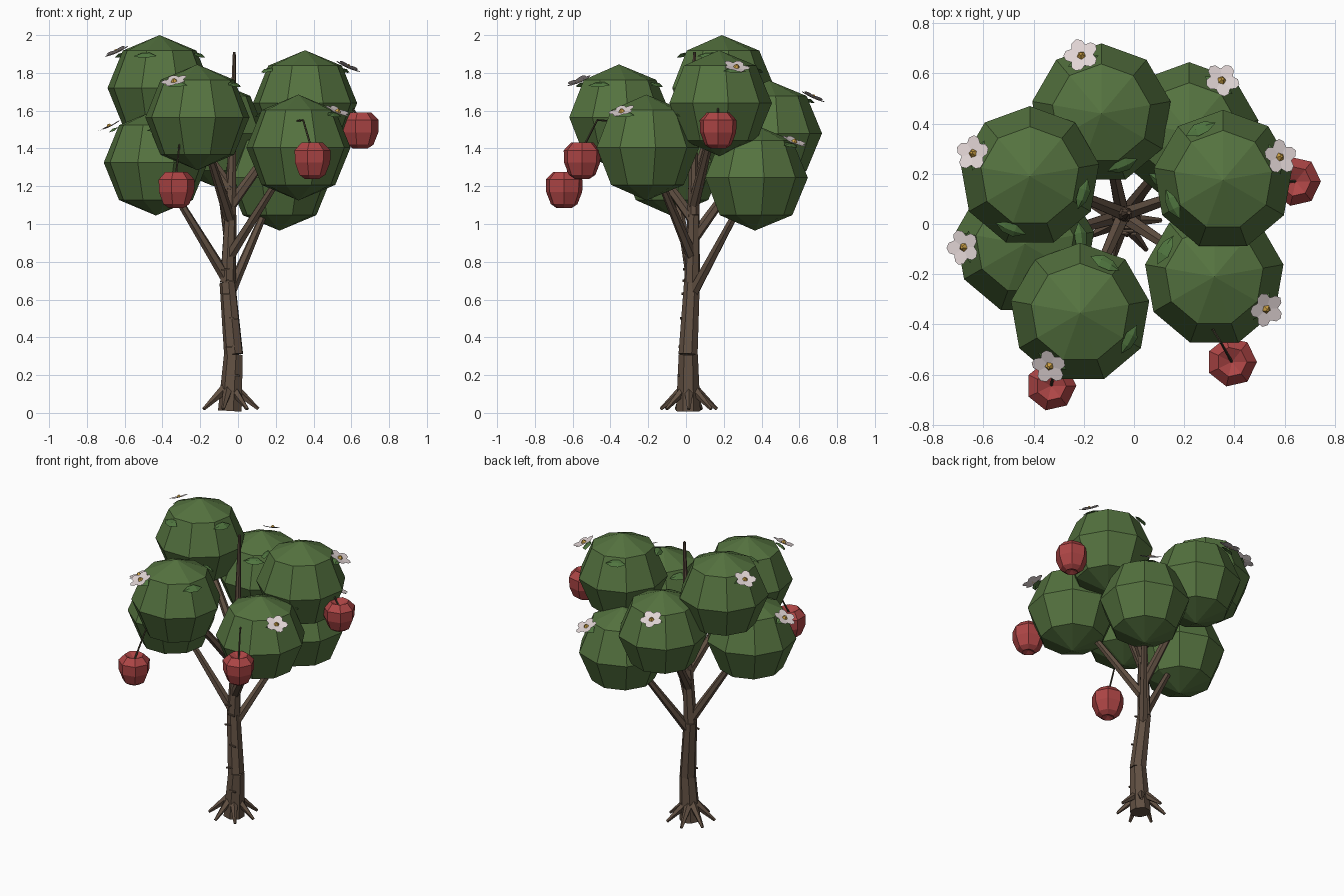
import bpy, bmesh, math
from mathutils import Vector, Matrix

if "Cube" in bpy.data.objects:
    bpy.data.objects.remove(bpy.data.objects["Cube"])


def material(name, rgb):
    m = bpy.data.materials.new(name)
    m.diffuse_color = (*rgb, 1)
    m.use_nodes = True
    m.node_tree.nodes["Principled BSDF"].inputs["Base Color"].default_value = m.diffuse_color
    return m


BARK = material("bark", (0.12, 0.08, 0.055))
GREEN = material("foliage", (0.09, 0.17, 0.05))
LEAF = material("leaf", (0.08, 0.18, 0.05))
RED = material("fruit_red", (0.42, 0.06, 0.06))
PETAL = material("petal", (0.75, 0.66, 0.66))
GOLD = material("gold", (0.6, 0.35, 0.06))
STEM = material("stem", (0.06, 0.05, 0.03))


def finish(name, bm, mat):
    me = bpy.data.meshes.new(name)
    bm.to_mesh(me)
    bm.free()
    me.materials.append(mat)
    ob = bpy.data.objects.new(name, me)
    bpy.context.collection.objects.link(ob)
    return ob


def limb(bm, a, b, r1, r2, sides=6):
    """Tapered cylinder from a to b."""
    a, b = Vector(a), Vector(b)
    rot = (b - a).to_track_quat('Z', 'Y').to_matrix().to_4x4()
    bmesh.ops.create_cone(bm, cap_ends=True, segments=sides, radius1=r1, radius2=r2,
                          depth=(b - a).length,
                          matrix=Matrix.Translation((a + b) / 2) @ rot)


def polar(angle, r, z=0.0):
    return Vector((r * math.cos(angle), r * math.sin(angle), z))


def frame(pos, angle, tilt):
    """Local z leans outward along angle; local y runs around the crown."""
    return (Matrix.Translation(pos) @ Matrix.Rotation(angle, 4, 'Z')
            @ Matrix.Rotation(tilt, 4, 'Y'))


# Trunk, bent and tapering to a leader
path = [((-0.04, 0.012, 0.01), 0.066), ((-0.022, 0.012, 0.31), 0.052),
        ((-0.055, 0.032, 0.69), 0.043), ((-0.04, 0.04, 1.05), 0.033),
        ((-0.03, 0.04, 1.4), 0.022), ((-0.02, 0.045, 1.91), 0.008)]
bm = bmesh.new()
for (a, ra), (b, rb) in zip(path, path[1:]):
    limb(bm, a, b, ra, rb, 7)
finish("trunk", bm, BARK)


def trunk_at(z):
    for (a, _), (b, _) in zip(path, path[1:]):
        if a[2] <= z <= b[2]:
            return Vector(a).lerp(Vector(b), (z - a[2]) / (b[2] - a[2]))


# Roots
bm = bmesh.new()
for i in range(7):
    t = i * math.tau / 7
    c = Vector((-0.045, 0.015, 0))
    limb(bm, c + polar(t, 0.025, 0.13), c + polar(t, 0.152, 0.02), 0.028, 0.009, 5)
finish("roots", bm, BARK)

# Bark ridges
bm = bmesh.new()
for i, z in enumerate((0.2, 0.35, 0.5, 0.63, 0.7, 0.76)):
    p = trunk_at(z) + Vector((0.015 * (-1) ** i, -0.054 + 0.012 * z, 0))
    m = (Matrix.Translation(p) @ Matrix.Rotation(0.12 * (-1) ** i, 4, 'Y')
         @ Matrix.Diagonal((0.045, 0.01, 0.008, 1)))
    bmesh.ops.create_cube(bm, size=1, matrix=m)
finish("bark_ridges", bm, BARK)

# Crown clumps: centre, flower angle in degrees, height where the branch starts
clumps = [((0.22, 0.365, 1.245), 58, 0.62), ((-0.435, -0.08, 1.325), 183, 0.70),
          ((0.32, -0.21, 1.405), 328, 0.82), ((-0.13, 0.44, 1.48), 109, 0.92),
          ((-0.215, -0.355, 1.565), 240, 1.02), ((0.355, 0.175, 1.64), 22, 1.10),
          ((-0.415, 0.19, 1.72), 158, 1.18)]
R = 0.28


def add_leaf(bm, m, length=0.13, width=0.056):
    # folded leaf: raised midrib and two drooping edges
    rows = [(-0.5, 0), (-0.2, 0.85), (0.15, 1), (0.5, 0)]
    ribs, left, right = [], [], []
    for y, w in rows:
        z = -0.06 * y * y
        ribs.append(bm.verts.new(m @ Vector((0, y * length, z + 0.008))))
        if w:
            left.append(bm.verts.new(m @ Vector((-w * width / 2, y * length, z))))
            right.append(bm.verts.new(m @ Vector((w * width / 2, y * length, z))))
    for s, flip in ((left, False), (right, True)):
        for f in ([ribs[0], ribs[1], s[0]], [ribs[1], ribs[2], s[1], s[0]],
                  [ribs[2], ribs[3], s[1]]):
            bm.faces.new(f[::-1] if flip else f)


for i, (c, deg, z0) in enumerate(clumps, 1):
    c, ang = Vector(c), math.radians(deg)

    # Branch
    bm = bmesh.new()
    limb(bm, trunk_at(z0), c, 0.031, 0.014)
    finish(f"branch_{i}", bm, BARK)

    # Foliage ball
    bm = bmesh.new()
    bmesh.ops.create_uvsphere(bm, u_segments=9, v_segments=4, radius=R,
                              matrix=Matrix.Translation(c))
    finish(f"foliage_{i}", bm, GREEN)

    # Three leaves around the shoulder
    bm = bmesh.new()
    for k in range(3):
        t = ang + 1.6 * k
        add_leaf(bm, frame(c + polar(t, 0.225, 0.175), t, 0.5))
    finish(f"leaves_{i}", bm, LEAF)

    # Blossom: five petals and a centre
    m = frame(c + polar(ang, 0.245, 0.19), ang, 0.45)
    bm = bmesh.new()
    for k in range(5):
        pm = (m @ Matrix.Rotation(k * math.tau / 5, 4, 'Z')
              @ Matrix.Translation((0.038, 0, 0.003)) @ Matrix.Rotation(-0.12, 4, 'Y')
              @ Matrix.Diagonal((0.034, 0.029, 1, 1)))
        bmesh.ops.create_circle(bm, cap_ends=True, segments=8, radius=1, matrix=pm)
    finish(f"blossom_{i}", bm, PETAL)
    bm = bmesh.new()
    bmesh.ops.create_cone(bm, cap_ends=True, segments=5, radius1=0.018, radius2=0.006,
                          depth=0.016, matrix=m @ Matrix.Translation((0, 0, 0.008)))
    finish(f"blossom_centre_{i}", bm, GOLD)

# Fruit: lathed faceted profile with dimpled ends, hung on a stem
profile = [(0.0, 0.065), (0.06, 0.096), (0.1, 0.055), (0.098, -0.01),
           (0.072, -0.075), (0.04, -0.096), (0.0, -0.08)]
fruits = [((0.645, 0.17, 1.495), (0.58, 0.17, 1.65)),
          ((0.39, -0.55, 1.335), (0.345, -0.47, 1.55)),
          ((-0.33, -0.645, 1.18), (-0.31, -0.545, 1.42))]
for i, (c, top) in enumerate(fruits, 1):
    c = Vector(c)
    bm = bmesh.new()
    vs = [bm.verts.new(c + Vector((r, 0, z))) for r, z in profile]
    es = [bm.edges.new(p) for p in zip(vs, vs[1:])]
    bmesh.ops.spin(bm, geom=vs + es, cent=c, axis=(0, 0, 1), angle=math.tau, steps=7)
    bmesh.ops.remove_doubles(bm, verts=bm.verts, dist=1e-4)
    bmesh.ops.recalc_face_normals(bm, faces=bm.faces)
    finish(f"fruit_{i}", bm, RED)
    bm = bmesh.new()
    limb(bm, c + Vector((0, 0, 0.06)), top, 0.006, 0.005, 5)
    inner = Vector(top) + (Vector((-0.03, 0.13, 1.5)) - Vector(top)).normalized() * 0.06
    limb(bm, top, inner, 0.005, 0.005, 5)
    finish(f"fruit_stem_{i}", bm, STEM)
